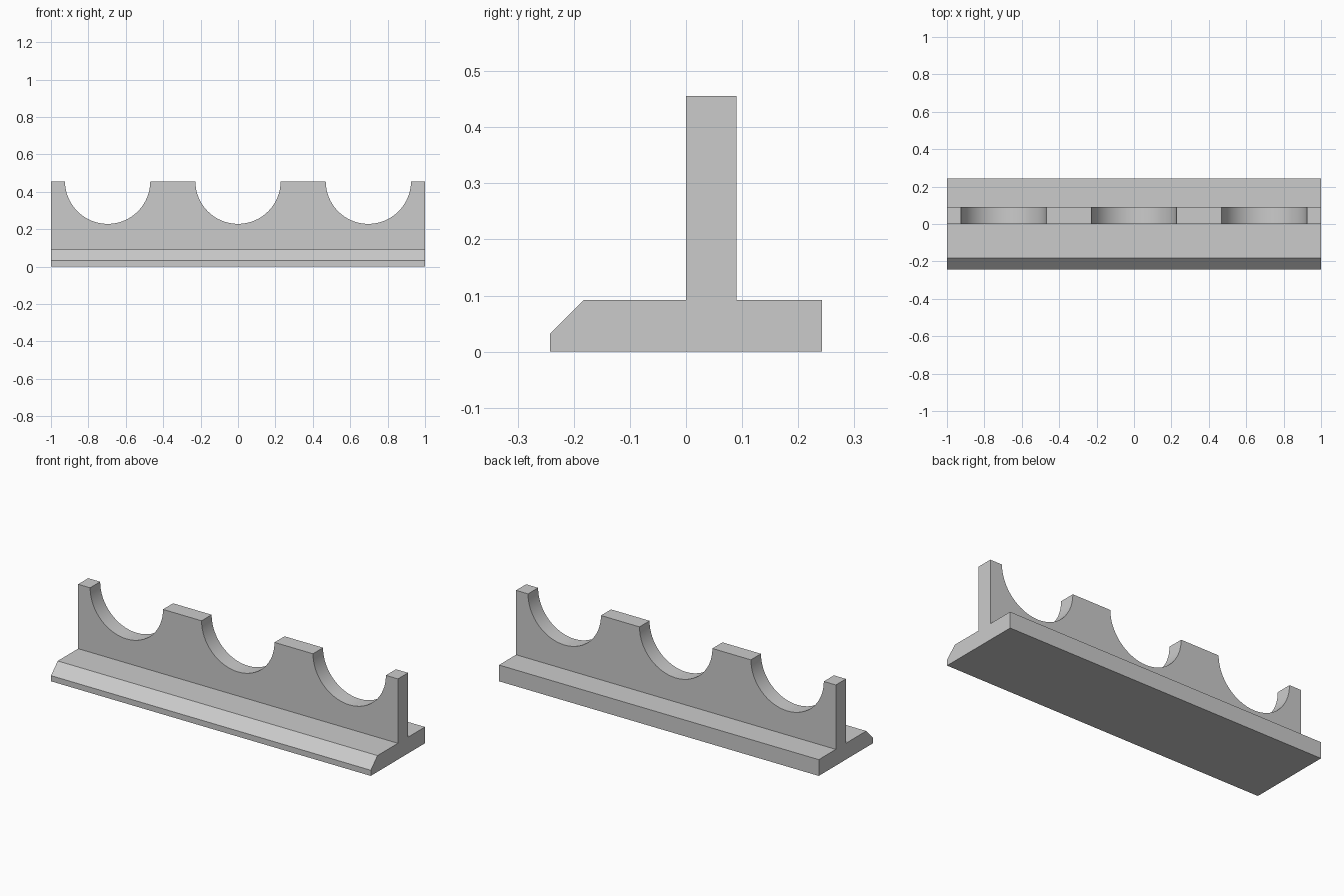
import bpy
import bmesh
import math
from mathutils import Vector

cube = bpy.data.objects.get("Cube")
if cube:
    bpy.data.objects.remove(cube, do_unlink=True)

grey = bpy.data.materials.new("plain grey")
grey.use_nodes = True
colour = (0.6, 0.6, 0.6, 1)
grey.diffuse_color = colour
grey.node_tree.nodes["Principled BSDF"].inputs["Base Color"].default_value = colour


def extrude_profile(name, points, direction):
    """Fill an outline and extrude it into a solid."""
    bm = bmesh.new()
    face = bm.faces.new([bm.verts.new(p) for p in points])
    result = bmesh.ops.extrude_face_region(bm, geom=[face], use_keep_orig=True)
    moved = [v for v in result["geom"] if isinstance(v, bmesh.types.BMVert)]
    bmesh.ops.translate(bm, verts=moved, vec=Vector(direction))
    bmesh.ops.recalc_face_normals(bm, faces=bm.faces)
    mesh = bpy.data.meshes.new(name)
    bm.to_mesh(mesh)
    bm.free()
    mesh.materials.append(grey)
    obj = bpy.data.objects.new(name, mesh)
    bpy.context.collection.objects.link(obj)
    bpy.ops.object.select_all(action="DESELECT")
    obj.select_set(True)
    bpy.context.view_layer.objects.active = obj
    bpy.ops.object.shade_smooth_by_angle(angle=math.radians(30))
    return obj


BASE_TOP, WALL_TOP = 0.092, 0.456
RADIUS, SPACING, STEPS = 0.228, 0.697, 32

# Base plate with a chamfered front edge
side = [(-0.242, 0), (0.242, 0), (0.242, BASE_TOP), (-0.182, BASE_TOP), (-0.242, 0.032)]
extrude_profile("base_plate", [(-1, y, z) for y, z in side], (2, 0, 0))

# Upright wall with three half-round cradles
outline = [(1, WALL_TOP), (1, BASE_TOP), (-1, BASE_TOP), (-1, WALL_TOP)]
for i in (-1, 0, 1):
    for s in range(STEPS + 1):
        a = math.pi * (1 + s / STEPS)
        outline.append((i * SPACING + RADIUS * math.cos(a), WALL_TOP + RADIUS * math.sin(a)))
extrude_profile("cradle_wall", [(x, 0, z) for x, z in outline], (0, 0.09, 0))
